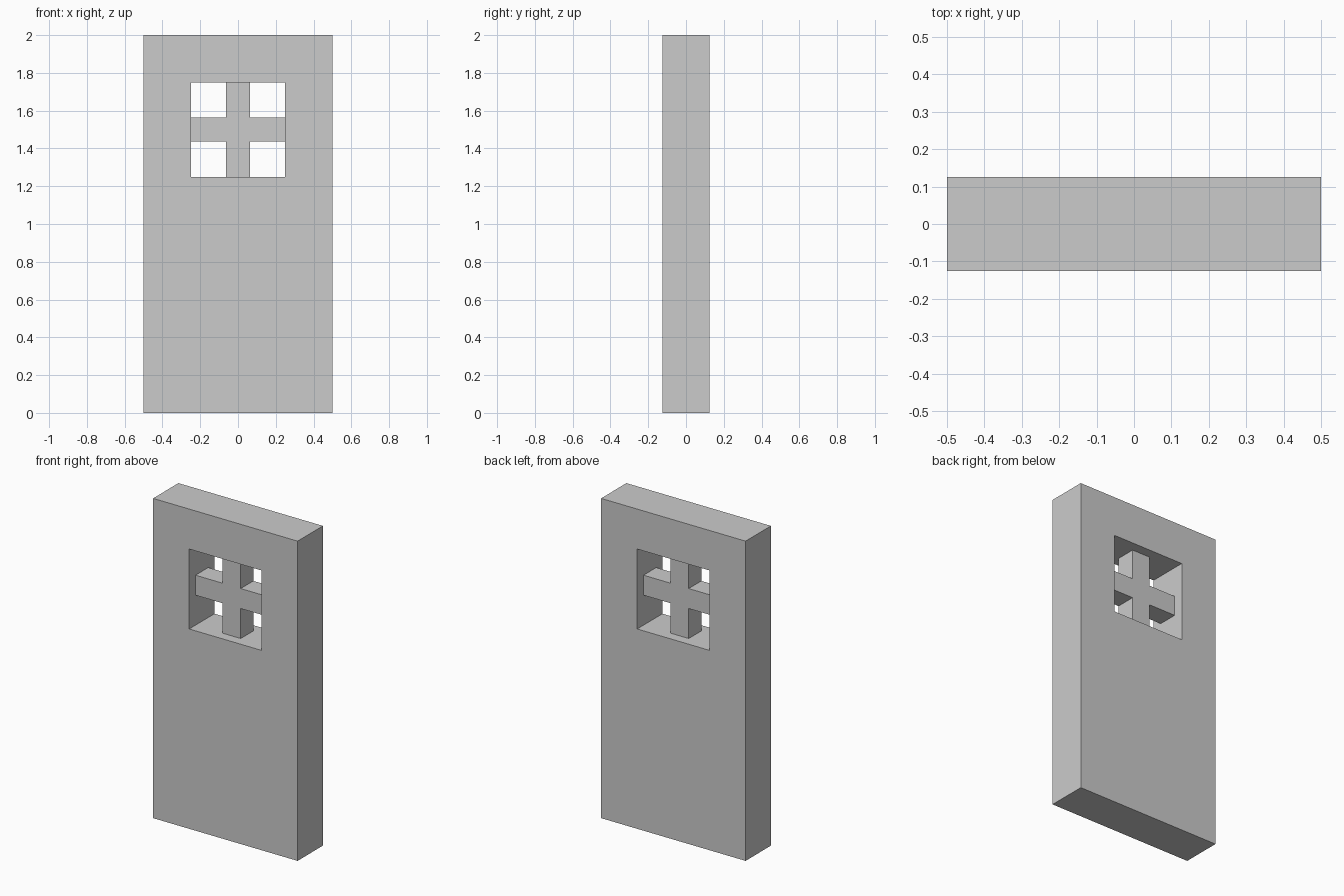
import bpy, bmesh

if "Cube" in bpy.data.objects:
    bpy.data.objects.remove(bpy.data.objects["Cube"])


def extrude_profile(name, points, depth):
    """Solid from an (x, z) outline, centred on y = 0."""
    bm = bmesh.new()
    face = bm.faces.new([bm.verts.new((x, -depth / 2, z)) for x, z in points])
    ext = bmesh.ops.extrude_face_region(bm, geom=[face], use_keep_orig=True)
    moved = [v for v in ext["geom"] if isinstance(v, bmesh.types.BMVert)]
    bmesh.ops.translate(bm, vec=(0, depth, 0), verts=moved)
    bmesh.ops.recalc_face_normals(bm, faces=bm.faces)
    mesh = bpy.data.meshes.new(name)
    bm.to_mesh(mesh)
    bm.free()
    obj = bpy.data.objects.new(name, mesh)
    bpy.context.collection.objects.link(obj)
    return obj


def rect(half_width, z0, z1):
    return [(-half_width, z0), (half_width, z0), (half_width, z1), (-half_width, z1)]


WINDOW_Z = 1.5   # window centre height
WINDOW = 0.25    # window half size
BAR = 0.0625     # bar half width

# Door slab with a square window opening
door = extrude_profile("door_panel", rect(0.5, 0, 2), 0.25)
cutter = extrude_profile("window_cutter",
                         rect(WINDOW, WINDOW_Z - WINDOW, WINDOW_Z + WINDOW), 0.5)
cutter.hide_render = True
mod = door.modifiers.new("window_opening", 'BOOLEAN')
mod.operation = 'DIFFERENCE'
mod.solver = 'EXACT'
mod.object = cutter
bpy.context.view_layer.objects.active = door
bpy.ops.object.modifier_apply(modifier=mod.name)
bpy.data.objects.remove(cutter)

# Cross-shaped window bars, recessed in the opening
cross = []
corner = [(WINDOW, -BAR), (WINDOW, BAR), (BAR, BAR)]
for turn in range(4):
    cross += [(x, WINDOW_Z + z) for x, z in corner]
    corner = [(-z, x) for x, z in corner]
extrude_profile("window_bars", cross, 0.125)
